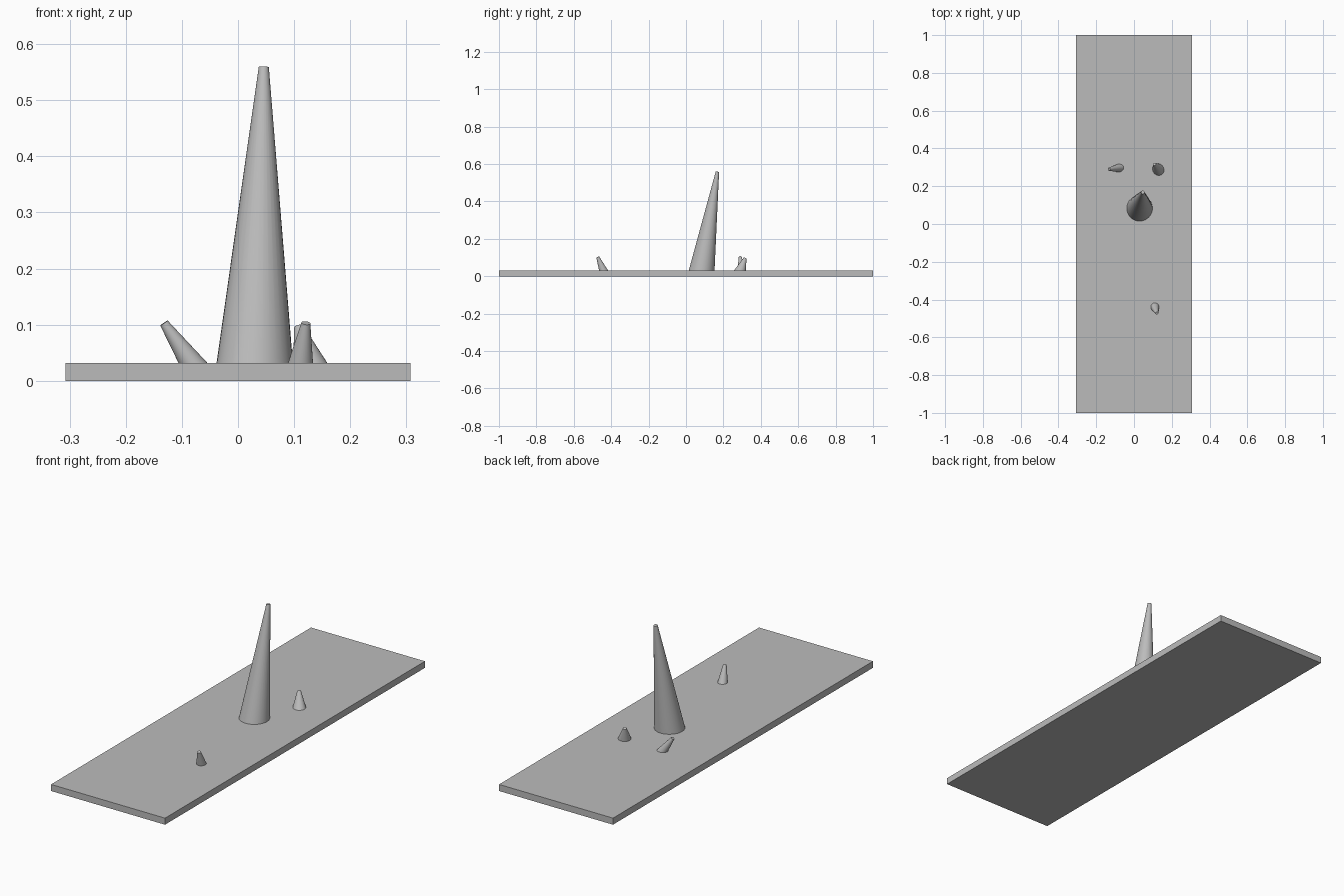
import bpy
import math
from mathutils import Vector

cube = bpy.data.objects.get("Cube")
if cube:
    bpy.data.objects.remove(cube, do_unlink=True)

grey = bpy.data.materials.new("plain grey")
grey.use_nodes = True
colour = (0.5, 0.5, 0.5, 1)
grey.diffuse_color = colour
grey.node_tree.nodes["Principled BSDF"].inputs["Base Color"].default_value = colour

PLATE_TOP = 0.032
ROOT_Z = 0.016  # spikes are rooted inside the plate


def spike(name, base, tip, base_radius, tip_radius):
    """Leaning tapered cone; base is its centre on the plate surface."""
    foot = Vector((*base, PLATE_TOP))
    tip = Vector(tip)
    axis = tip - foot
    extra = (PLATE_TOP - ROOT_Z) / axis.z
    root = foot - axis * extra
    root_radius = base_radius + (base_radius - tip_radius) * extra
    bpy.ops.mesh.primitive_cone_add(
        vertices=32, radius1=root_radius, radius2=tip_radius,
        depth=(tip - root).length, location=(root + tip) / 2,
        rotation=axis.to_track_quat('Z', 'Y').to_euler())
    obj = bpy.context.object
    obj.name = name
    obj.data.materials.append(grey)
    bpy.ops.object.shade_smooth_by_angle(angle=math.radians(40))


# Flat base plate
bpy.ops.mesh.primitive_cube_add(size=1, location=(0, 0, PLATE_TOP / 2))
plate = bpy.context.object
plate.name = "base_plate"
plate.scale = (0.614, 2, PLATE_TOP)
bpy.ops.object.transform_apply(location=False, rotation=False, scale=True)
plate.data.materials.append(grey)

# Tall spike and three small ones
spike("tall_spike", (0.03, 0.085), (0.046, 0.168, 0.559), 0.068, 0.009)
spike("back_right_spike", (-0.083, 0.296), (-0.132, 0.290, 0.103), 0.021, 0.008)
spike("back_left_spike", (0.126, 0.292), (0.108, 0.316, 0.097), 0.029, 0.008)
spike("front_spike", (0.112, -0.443), (0.121, -0.472, 0.103), 0.022, 0.008)
